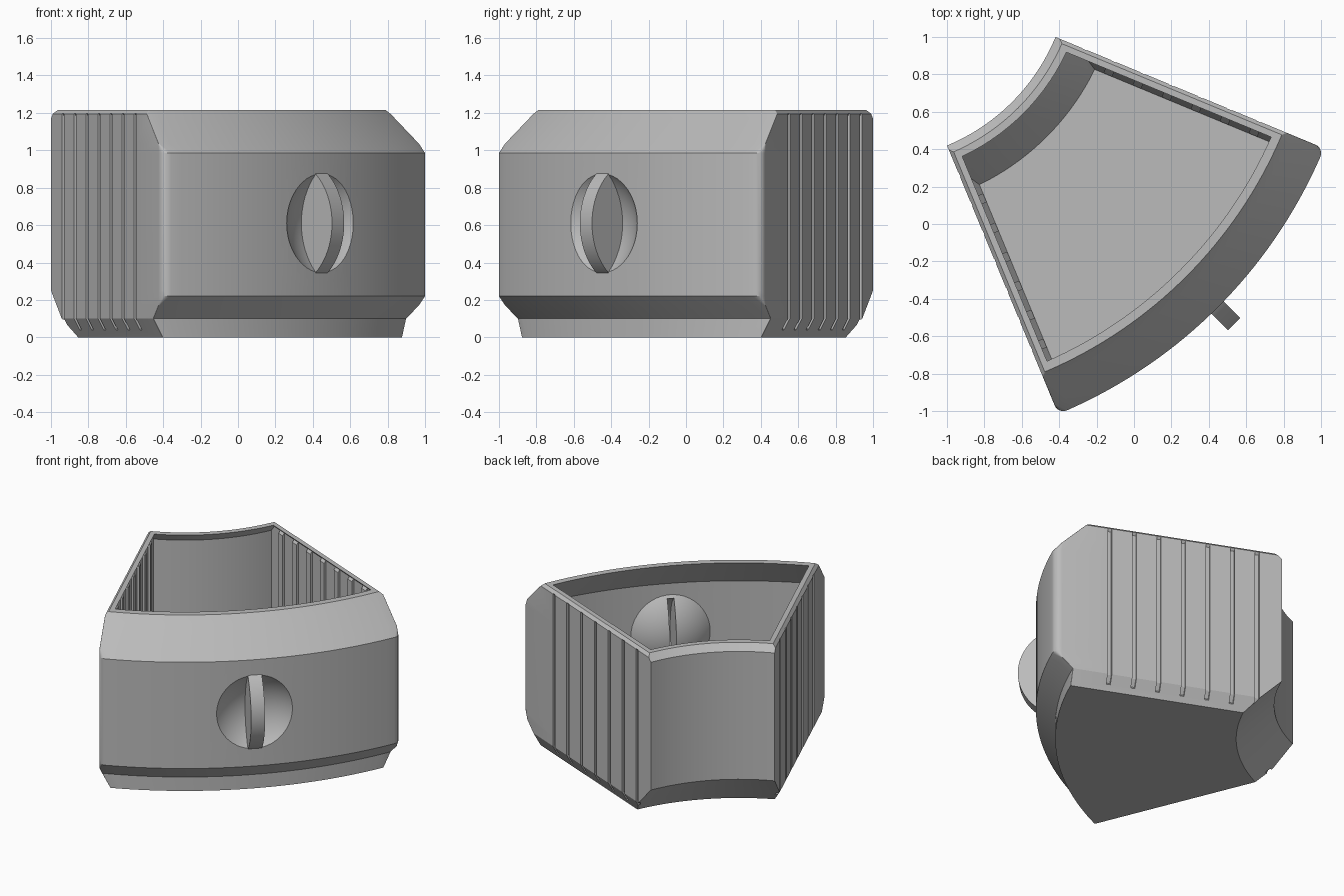
import bpy, bmesh
from math import sin, cos, asin, pi, radians
from mathutils import Vector

cube = bpy.data.objects.get("Cube")
if cube:
    bpy.data.objects.remove(cube, do_unlink=True)

APEX = Vector((-1.41, 1.41, 0))   # centre of both curved walls
AIM = radians(-45)                # direction of the curved front
HALF = radians(22.5)              # half of the wedge angle
R = 2.626                         # radius of the front wall
WALL = 0.035
KNOB_Z = 0.61

grey = bpy.data.materials.new("plain_grey")
grey.use_nodes = True
colour = (0.5, 0.5, 0.5, 1)
grey.diffuse_color = colour
grey.node_tree.nodes["Principled BSDF"].inputs["Base Color"].default_value = colour


def place(u, v, z):
    """Wedge coordinates (along the aim, across it) to world."""
    return APEX + Vector((u * cos(AIM) - v * sin(AIM), u * sin(AIM) + v * cos(AIM), z))


def finish(bm, name):
    bmesh.ops.recalc_face_normals(bm, faces=bm.faces[:])
    mesh = bpy.data.meshes.new(name)
    bm.to_mesh(mesh)
    bm.free()
    mesh.materials.append(grey)
    obj = bpy.data.objects.new(name, mesh)
    bpy.context.collection.objects.link(obj)
    return obj


def section(r_in, r_out, inset, fillet):
    """Outline of the wedge, with rounded outer corners."""
    a = HALF - asin(inset / r_in)
    n = 24
    pts = [(r_in * cos(t), r_in * sin(t)) for t in (a * (2 * i / n - 1) for i in range(n + 1))]
    rc = r_out - fillet
    tc = HALF - asin((inset + fillet) / rc)
    half = []
    for i in range(7):
        t = HALF + pi / 2 + (tc - HALF - pi / 2) * i / 6
        half.append((rc * cos(tc) + fillet * cos(t), rc * sin(tc) + fillet * sin(t)))
    half += [(r_out * cos(tc * (1 - i / 16)), r_out * sin(tc * (1 - i / 16))) for i in range(1, 17)]
    return pts + half + [(u, -v) for u, v in reversed(half[:-1])]


def loft(name, levels):
    bm = bmesh.new()
    rings = [[bm.verts.new(place(u, v, z)) for u, v in section(*shape)] for z, *shape in levels]
    for lo, hi in zip(rings, rings[1:]):
        for i in range(len(lo)):
            j = (i + 1) % len(lo)
            bm.faces.new((lo[i], lo[j], hi[j], hi[i]))
    bm.faces.new(rings[0])
    bm.faces.new(rings[-1])
    return finish(bm, name)


def grooves(name, depth, width):
    """Seven upright bars along each straight side, bent in at the foot."""
    profile = [(-0.05, 1.2), (depth - 0.015, 1.2), (depth, 1.18), (depth, 0.1),
               (depth + 0.03, 0.055), (depth + 0.015, 0.035), (-0.05, 0.035)]
    bm = bmesh.new()
    for side in (-1, 1):
        for k in range(7):
            ends = []
            for r in (1.24 + 0.168 * k - width / 2, 1.24 + 0.168 * k + width / 2):
                ends.append([bm.verts.new(place(r * cos(HALF) + d * sin(HALF),
                                                side * (r * sin(HALF) - d * cos(HALF)), z))
                             for d, z in profile])
            a, b = ends
            bm.faces.new(a)
            bm.faces.new(b)
            for i in range(len(a)):
                j = (i + 1) % len(a)
                bm.faces.new((a[i], a[j], b[j], b[i]))
    return finish(bm, name)


def ball(name, radius, u):
    bpy.ops.mesh.primitive_uv_sphere_add(segments=64, ring_count=32, radius=radius,
                                         location=place(u, 0, KNOB_Z))
    obj = bpy.context.object
    obj.name = name
    return obj


def disc(name, radius, width, u):
    bpy.ops.mesh.primitive_cylinder_add(vertices=72, radius=radius, depth=width,
                                        location=place(u, 0, KNOB_Z), rotation=(pi / 2, 0, AIM))
    obj = bpy.context.object
    obj.name = name
    return obj


def combine(target, helper, operation):
    bpy.context.view_layer.update()
    mod = target.modifiers.new(operation.lower(), "BOOLEAN")
    mod.operation, mod.object, mod.solver = operation, helper, "EXACT"
    bpy.ops.object.select_all(action="DESELECT")
    bpy.context.view_layer.objects.active = target
    target.select_set(True)
    bpy.ops.object.modifier_apply(modifier=mod.name)
    bpy.data.objects.remove(helper, do_unlink=True)


# Outer body: height, inner radius, outer radius, side inset, corner rounding
body = loft("wedge_bin", [
    (0, 1.32, 2.5, 0.055, 0.004),
    (0.1, 1.222, 2.5, 0, 0.004),
    (0.17, 1.152, 2.574, 0, 0.004),
    (0.22, 1.102, R, 0, 0.05),
    (0.25, 1.072, R, 0, 0.05),
    (0.985, 1.072, R, 0, 0.05),
    (1.035, 1.072, 2.575, 0, 0.004),
    (1.17, 1.072, 2.436, 0, 0.004),
    (1.195, 1.097, 2.41, 0, 0.004),
    (1.215, 1.117, 2.39, 0.02, 0.004)])

# Hollow inside, following the outer body
cavity = loft("cavity", [
    (WALL, 1.334, 2.465, 0.08, 0.004),
    (0.115, 1.256, 2.465, WALL, 0.004),
    (0.235, 1.136, 2.591, WALL, 0.01),
    (0.264, 1.107, 2.591, WALL, 0.01),
    (0.97, 1.107, 2.591, WALL, 0.01),
    (1.155, 1.107, 2.402, WALL, 0.004),
    (1.195, 1.14, 2.362, WALL, 0.004),
    (1.215, 1.158, 2.342, 0.053, 0.004),
    (1.26, 1.158, 2.342, 0.053, 0.004)])

# Side grooves, with matching ridges inside
combine(body, grooves("groove_cutter", 0.015, 0.028), "DIFFERENCE")
combine(cavity, grooves("ridge_cutter", WALL + 0.015, 0.05), "DIFFERENCE")

# Round finger dimple with an upright grip, hollow from behind
combine(body, ball("dimple_cutter", 0.374, R + 0.264), "DIFFERENCE")
combine(cavity, ball("dimple_shell", 0.374 + WALL, R + 0.264), "DIFFERENCE")
combine(body, disc("grip", 0.343, 0.092, R - 0.218), "UNION")
combine(cavity, disc("grip_slot", 0.308, 0.045, R - 0.218), "UNION")

combine(body, cavity, "DIFFERENCE")

body.data.materials.clear()
body.data.materials.append(grey)
for poly in body.data.polygons:
    poly.material_index = 0
bpy.ops.object.shade_smooth_by_angle(angle=radians(20))
